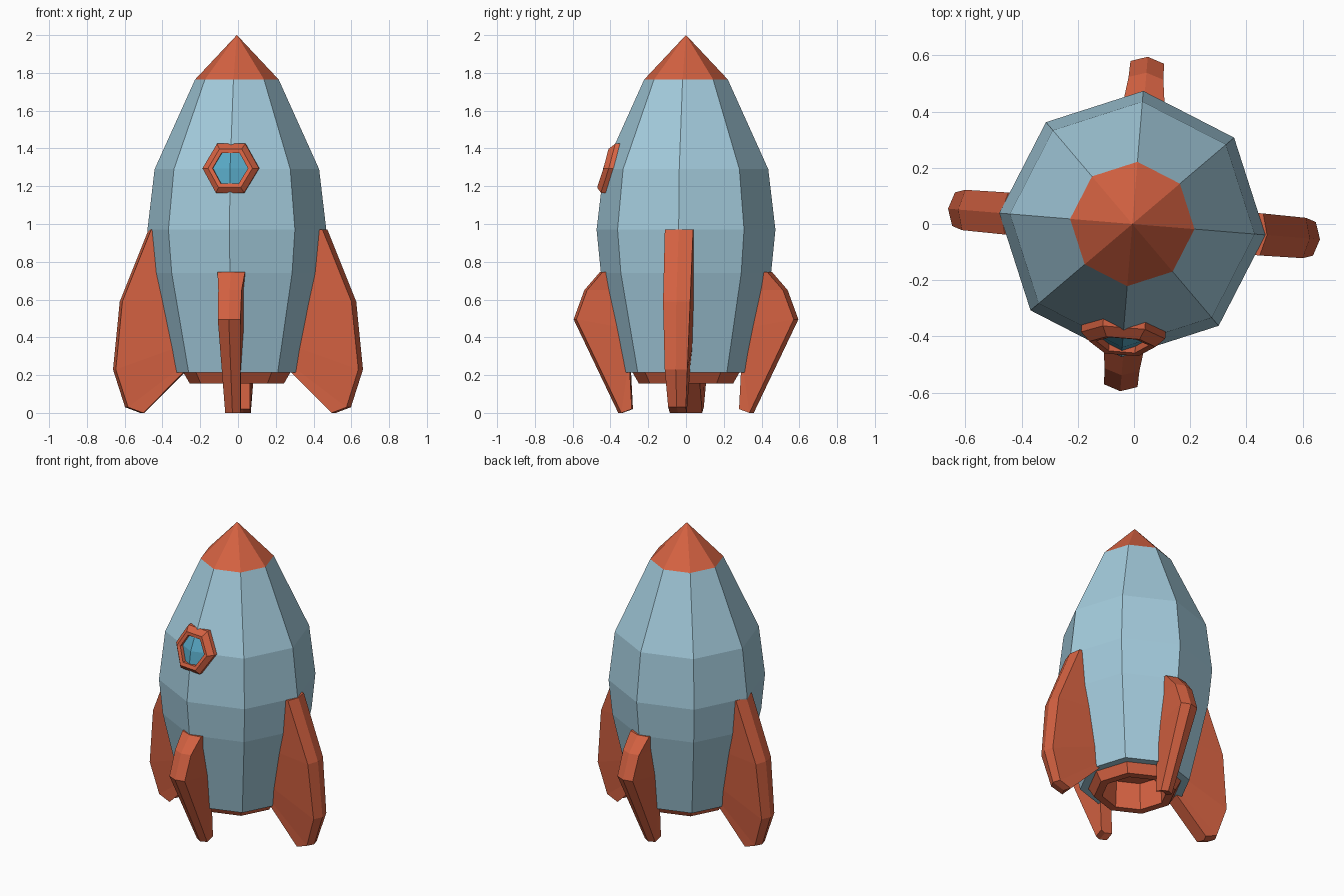
import bpy, bmesh, math
from mathutils import Matrix, Vector

if "Cube" in bpy.data.objects:
    bpy.data.objects.remove(bpy.data.objects["Cube"])

TURN = math.radians(-4.7)      # whole model is turned slightly about z
TAN = math.tan(math.pi / 8)
SHIFT = Vector((-0.006, 0, 0))


def material(name, rgb):
    m = bpy.data.materials.new(name)
    m.diffuse_color = (*rgb, 1)
    m.use_nodes = True
    m.node_tree.nodes["Principled BSDF"].inputs["Base Color"].default_value = m.diffuse_color
    return m


BLUE = material("hull blue", (0.367, 0.597, 0.716))
ORANGE = material("trim orange", (0.665, 0.122, 0.054))
GLASS = material("window glass", (0.10, 0.402, 0.57))


def finish(name, verts, faces, mat, angle=0.0, shift=SHIFT, closed=True):
    bm = bmesh.new()
    vs = [bm.verts.new(v) for v in verts]
    for f in faces:
        bm.faces.new([vs[i] for i in f])
    if closed:
        bmesh.ops.recalc_face_normals(bm, faces=bm.faces)
    bm.transform(Matrix.Translation(shift) @ Matrix.Rotation(TURN + angle, 4, 'Z'))
    me = bpy.data.meshes.new(name)
    bm.to_mesh(me)
    bm.free()
    me.materials.append(mat)
    ob = bpy.data.objects.new(name, me)
    bpy.context.collection.objects.link(ob)
    return ob


def bridge(rows, n, loop=False):
    """Quads between consecutive rings of n points."""
    faces = []
    for r in range(rows if loop else rows - 1):
        a, b = r * n, (r + 1) % rows * n
        faces += [(a + i, a + (i + 1) % n, b + (i + 1) % n, b + i) for i in range(n)]
    return faces


def lathe(name, profile, mat, cap_start=False, cap_end=False):
    """Eight-sided turned part from (radius, z) points."""
    verts = [(r * math.cos(k * math.pi / 4), r * math.sin(k * math.pi / 4), z)
             for r, z in profile for k in range(8)]
    faces = bridge(len(profile), 8)
    if cap_start:
        faces.append(tuple(range(8)))
    if cap_end:
        faces.append(tuple(range(len(verts) - 8, len(verts))))
    return finish(name, verts, faces, mat)


# Hull, nose and engine nozzle
HULL = [(0.335, 0.215), (0.452, 0.74), (0.475, 0.97), (0.437, 1.29), (0.222, 1.765)]
lathe("hull", [(0.26, 0.215)] + HULL, BLUE, cap_end=True)
lathe("nose_cone", [(0.222, 1.765), (0.0005, 2.0)], ORANGE, True, True)
lathe("engine_nozzle", [(0.285, 0.216), (0.25, 0.155), (0.2, 0.155), (0.19, 0.33)],
      ORANGE, cap_end=True)


# Fins: stations of (outer radius, outer z, half thickness, inner radius, inner z)
def fin(name, stations, angle):
    verts = []
    for ro, zo, h, ri, zi in stations:
        e = ro - 0.02
        verts += [(ri, -h, zi), (e, -h, zo), (ro, 0, zo), (e, h, zo), (ri, h, zi)]
    n = len(stations)
    faces = bridge(n, 5) + [tuple(range(5)), tuple(range(5 * n - 5, 5 * n))]
    finish(name, verts, faces, ORANGE, angle, Vector())


SIDE = [(0.475, 0.97, 0.075, 0.38, 0.97), (0.628, 0.59, 0.072, 0.36, 0.6),
        (0.664, 0.23, 0.06, 0.31, 0.35), (0.60, 0.03, 0.047, 0.29, 0.25),
        (0.52, 0.0, 0.045, 0.285, 0.215)]
FRONT = [(0.458, 0.745, 0.073, 0.36, 0.745), (0.54, 0.65, 0.062, 0.36, 0.65),
         (0.597, 0.495, 0.06, 0.33, 0.45), (0.36, 0.0, 0.04, 0.31, 0.215),
         (0.305, 0.02, 0.04, 0.295, 0.215)]
fin("right_fin", SIDE, 0)
fin("left_fin", SIDE, math.pi)
fin("back_fin", FRONT, math.pi / 2)
fin("front_fin", FRONT, -math.pi / 2)


# Porthole wrapped over the front edge of the hull
def on_hull(x, z, lift):
    for (r0, z0), (r1, z1) in zip(HULL, HULL[1:]):
        if z0 <= z <= z1:
            r = r0 + (r1 - r0) * (z - z0) / (z1 - z0)
    return (x, -(r - abs(x) * TAN + lift), z)


def hexagon(radius, lift):
    return [on_hull(radius * math.cos(k * math.pi / 3),
                    1.295 + radius * math.sin(k * math.pi / 3), lift) for k in range(6)]


rim = hexagon(0.15, -0.01) + hexagon(0.15, 0.025) + hexagon(0.118, 0.043) \
    + hexagon(0.094, 0.03) + hexagon(0.094, -0.01)
finish("window_rim", rim, bridge(5, 6, loop=True), ORANGE)

h = 0.1 * math.sqrt(3) / 2
pane = [on_hull(x, 1.295 + z, 0.006) for x, z in
        [(0, -h), (0.05, -h), (0.1, 0), (0.05, h), (0, h), (-0.05, h), (-0.1, 0), (-0.05, -h),
         (0, 0)]]
finish("window_glass", pane,
       [(0, 1, 2, 8), (8, 2, 3, 4), (8, 4, 5, 6), (0, 8, 6, 7)], GLASS, closed=False)
